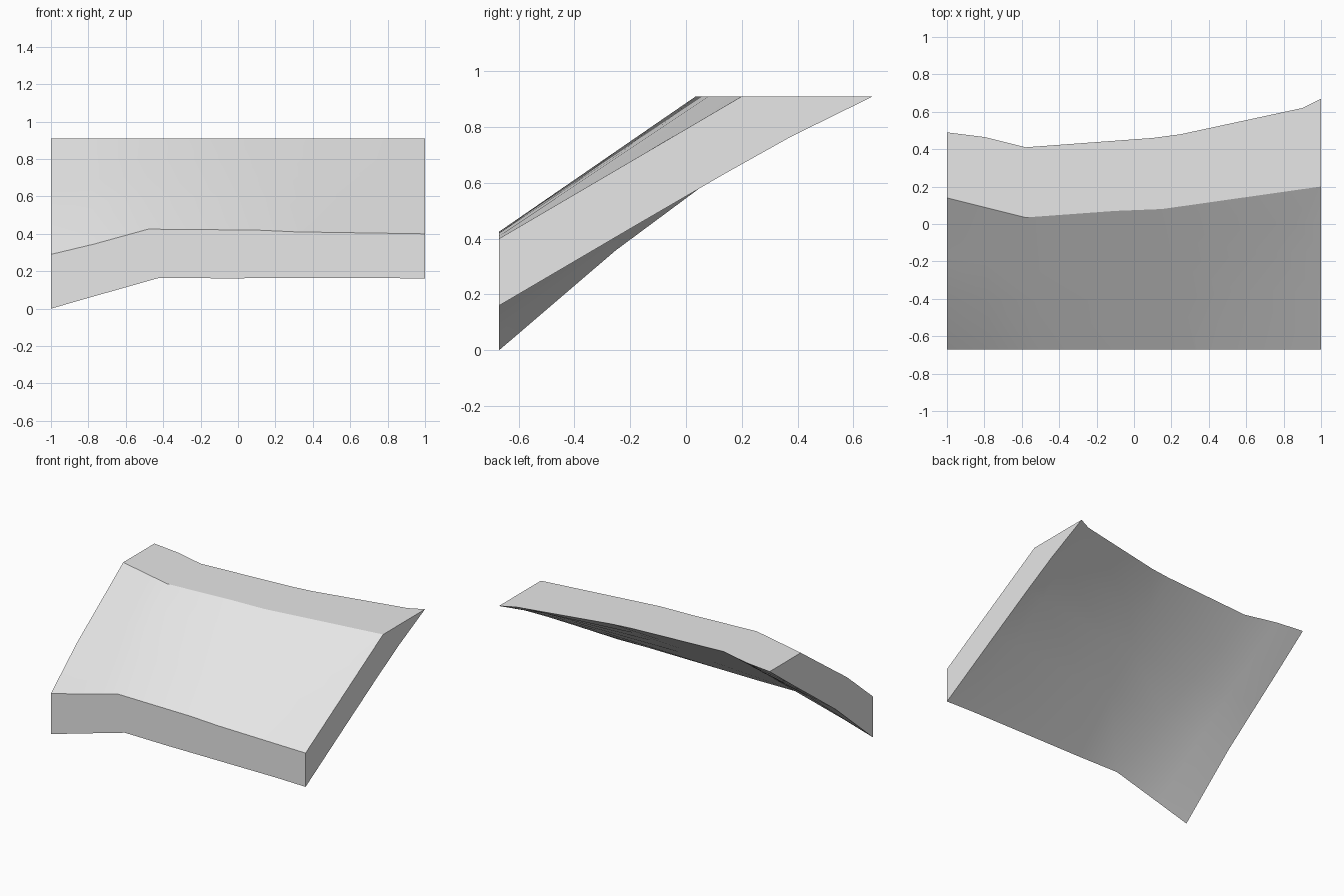
import bpy, bmesh, math

cube = bpy.data.objects.get("Cube")
if cube:
    bpy.data.objects.remove(cube, do_unlink=True)

FRONT, TOP = -0.67, 0.91
STEPS = (0, 0.36, 0.6, 0.78, 1)      # fractions from the front edge to the crest

# stations: front x, front z, crest x, crest y
UPPER = [(-1, .29, -1, .14), (-.77, .345, -.8, .09), (-.48, .425, -.58, .035),
         (.1, .42, -.1, .07), (.32, .41, .15, .08), (.34, .41, .99, .199),
         (1, .40, 1, .2)]
LOWER = [(-1, 0, -1, .49), (-.77, .066, -.8, .465), (-.42, .165, -.58, .41),
         (-.1, .162, .1, .46), (.2, .163, .25, .48), (.78, .164, .9, .62),
         (1, .16, 1, .67)]

# slight bulge of each surface at its two ends, one value per step
UPPER_BULGE = ((0, .025, .015, .008, 0), (0, 0, 0, 0, 0))
LOWER_BULGE = ((0, .03, .018, .008, 0), (0, .013, .02, .02, 0))


def slope_line(bm, station, bulge):
    """Vertices up the slope from the front edge to the crest."""
    front_x, front_z, crest_x, crest_y = station
    verts = []
    for i, t in enumerate(STEPS):
        x = front_x + (crest_x - front_x) * t
        left_end = max(0, (-x - .55) / .45)
        right_end = max(0, x)
        lift = bulge[0][i] * left_end + bulge[1][i] * right_end
        verts.append(bm.verts.new((x, FRONT + (crest_y - FRONT) * t,
                                   front_z + (TOP - front_z) * t + lift)))
    return verts


# sloped slab: closed rings across the width, joined and capped
bm = bmesh.new()
rings = [slope_line(bm, low, LOWER_BULGE) + slope_line(bm, up, UPPER_BULGE)[::-1]
         for low, up in zip(LOWER, UPPER)]
size = len(rings[0])
for a, b in zip(rings, rings[1:]):
    for i in range(size):
        j = (i + 1) % size
        bm.faces.new((a[i], a[j], b[j], b[i]))
for ring in (rings[0], rings[-1]):
    for i in range(len(STEPS) - 1):
        bm.faces.new((ring[i], ring[i + 1], ring[size - 2 - i], ring[size - 1 - i]))
bmesh.ops.recalc_face_normals(bm, faces=bm.faces)
mesh = bpy.data.meshes.new("sloped_slab")
bm.to_mesh(mesh)
bm.free()

# plain grey
grey = bpy.data.materials.new("light_grey")
grey.use_nodes = True
grey.diffuse_color = (.8, .8, .8, 1)
grey.node_tree.nodes["Principled BSDF"].inputs["Base Color"].default_value = (.8, .8, .8, 1)
mesh.materials.append(grey)

slab = bpy.data.objects.new("sloped_slab", mesh)
bpy.context.collection.objects.link(slab)
bpy.context.view_layer.objects.active = slab
slab.select_set(True)
bpy.ops.object.shade_smooth_by_angle(angle=math.radians(25))
